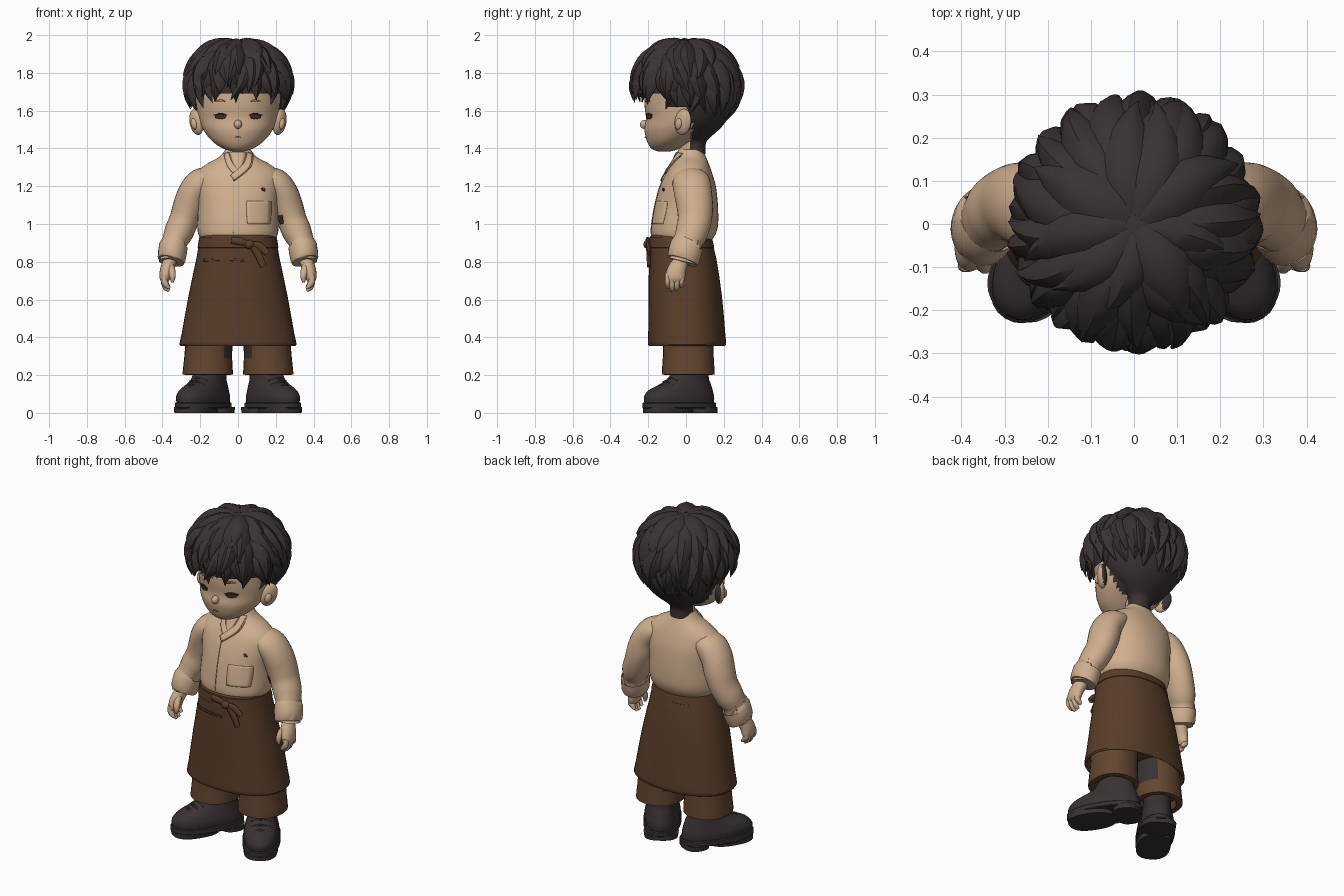
import bpy, bmesh, math, random
from math import sin, cos, pi, radians
from mathutils import Vector, Matrix
from mathutils.bvhtree import BVHTree

random.seed(4)
if "Cube" in bpy.data.objects:
    bpy.data.objects.remove(bpy.data.objects["Cube"])


def material(name, rgb):
    m = bpy.data.materials.new(name)
    m.use_nodes = True
    m.diffuse_color = (*rgb, 1)
    m.node_tree.nodes["Principled BSDF"].inputs["Base Color"].default_value = (*rgb, 1)
    return m


SKIN = material("skin", (0.62, 0.42, 0.27))
SHIRT = material("shirt_cream", (0.63, 0.43, 0.275))
SEAM = material("seam_tan", (0.42, 0.27, 0.16))
APRON = material("apron_brown", (0.1, 0.047, 0.022))
TROUSER = material("trouser_brown", (0.125, 0.06, 0.029))
HAIR = material("hair_dark", (0.042, 0.032, 0.032))
SHOE = material("shoe_dark", (0.04, 0.031, 0.032))
EYE = material("eye_brown", (0.06, 0.03, 0.018))
made = []


def finish(name, bm, mats, mirror=False):
    bmesh.ops.recalc_face_normals(bm, faces=bm.faces)
    me = bpy.data.meshes.new(name)
    bm.to_mesh(me)
    bm.free()
    for m in mats:
        me.materials.append(m)
    ob = bpy.data.objects.new(name, me)
    bpy.context.collection.objects.link(ob)
    if mirror:
        ob.modifiers.new("Mirror", 'MIRROR').use_mirror_merge = False
    made.append(ob)
    return ob


def spline(st, sub):
    """Catmull-Rom interpolation of station tuples."""
    out = []
    for i in range(len(st) - 1):
        a, b, c, d = (st[max(0, min(len(st) - 1, i + k))] for k in (-1, 0, 1, 2))
        for j in range(sub):
            t = j / sub
            out.append([q + .5 * t * (r - p + t * (2 * p - 5 * q + 4 * r - s + t * (3 * (q - r) + s - p)))
                        for p, q, r, s in zip(a, b, c, d)])
    return out + [list(st[-1])]


def loft(name, mat, st, n=28, sub=4, e=2.0, tilt=False, mirror=False, xf=None, extra=None, rule=None):
    """Skin elliptical rings (x, y, z, rx, ry); tilt turns the rings along the path."""
    st = spline(st, sub)
    bm = bmesh.new()
    rings = []
    for i, (x, y, z, rx, ry) in enumerate(st):
        side, front = Vector((1, 0, 0)), Vector((0, 1, 0))
        if tilt:
            t = (Vector(st[min(i + 1, len(st) - 1)][:3]) - Vector(st[max(i - 1, 0)][:3])).normalized()
            side = front.cross(t).normalized()
            front = t.cross(side)
        ring = []
        for k in range(n):
            c, s = cos(2 * pi * k / n), sin(2 * pi * k / n)
            p = Vector((x, y, z)) + side * rx * math.copysign(abs(c) ** (2 / e), c) \
                + front * ry * math.copysign(abs(s) ** (2 / e), s)
            ring.append(bm.verts.new(xf @ p if xf else p))
        rings.append(ring)
    for a, b in zip(rings, rings[1:]):
        for k in range(n):
            bm.faces.new((a[k], a[(k + 1) % n], b[(k + 1) % n], b[k]))
    bm.faces.new(rings[0])
    bm.faces.new(rings[-1])
    bmesh.ops.recalc_face_normals(bm, faces=bm.faces)
    if rule:
        for f in bm.faces:
            f.material_index = int(rule(f))
    return finish(name, bm, [mat] + ([extra] if extra else []), mirror)


def ellipsoid(name, mat, loc, size, mirror=False, rot=(0, 0, 0), extra=None, rule=None, cut=None):
    bm = bmesh.new()
    bmesh.ops.create_uvsphere(bm, u_segments=32, v_segments=20, radius=1)
    m = Matrix.Translation(loc)
    for a, ang in zip("XYZ", rot):
        m = m @ Matrix.Rotation(ang, 4, a)
    bm.transform(m @ Matrix.Diagonal((*size, 1)))
    if cut:
        bmesh.ops.delete(bm, geom=[v for v in bm.verts if cut(v.co)], context='VERTS')
    bm.normal_update()
    if rule:
        for f in bm.faces:
            f.material_index = int(rule(f))
    return finish(name, bm, [mat] + ([extra] if extra else []), mirror)


def plate(name, mat, target, pts, widths, mirror=False, lift=.004, across=4):
    """Thin strip along (x, z) points, laid on the front of target."""
    tree = BVHTree.FromPolygons([v.co for v in target.data.vertices],
                                [p.vertices for p in target.data.polygons])
    rows = spline([(x, z, w) for (x, z), w in zip(pts, widths)], 4)
    bm = bmesh.new()
    grid = []
    for i, (x, z, w) in enumerate(rows):
        a, b = rows[max(i - 1, 0)], rows[min(i + 1, len(rows) - 1)]
        d = Vector((b[0] - a[0], b[1] - a[1])).normalized()
        line = []
        for k in range(across + 1):
            o = (k / across - .5) * w
            px, pz = x - d.y * o, z + d.x * o
            hit = tree.ray_cast(Vector((px, -2, pz)), Vector((0, 1, 0)))[0]
            line.append(bm.verts.new((px, (hit.y if hit else 0) - lift, pz)))
        grid.append(line)
    for a, b in zip(grid, grid[1:]):
        for k in range(across):
            bm.faces.new((a[k], a[k + 1], b[k + 1], b[k]))
    ob = finish(name, bm, [mat], mirror)
    sol = ob.modifiers.new("Thickness", 'SOLIDIFY')
    sol.thickness, sol.offset = .006, 0
    return ob


# Head, neck and ears
head = loft("head", SKIN, [(0, -.115, 1.385, .03, .035), (0, -.108, 1.4, .08, .076), (0, -.085, 1.44, .138, .122),
                           (0, -.045, 1.5, .185, .175), (0, -.02, 1.56, .208, .192), (0, 0, 1.64, .222, .22),
                           (0, .01, 1.75, .225, .22), (0, .01, 1.86, .17, .17)], n=48, sub=5,
            extra=HAIR, rule=lambda f: f.calc_center_median().y > .03)
loft("neck", SKIN, [(0, .02, 1.3, .065, .065), (0, .02, 1.38, .06, .06), (0, .02, 1.47, .065, .065)],
     extra=HAIR, rule=lambda f: f.calc_center_median().y > .025)
EAR_TURN = (radians(-10), radians(12), radians(-32))
ellipsoid("ear", SKIN, (.22, -.015, 1.54), (.028, .05, .07), True, EAR_TURN, HAIR, lambda f: f.normal.y > .62)
ellipsoid("ear_inner_fold", SKIN, (.234, -.04, 1.53), (.014, .02, .03), True, EAR_TURN)

# Face details
ellipsoid("nose", SKIN, (0, -.218, 1.527), (.021, .026, .024))
plate("eye", EYE, head, [(.066, 1.566), (.092, 1.568), (.12, 1.568)], [.01, .026, .01], True, .005)
plate("upper_lid", HAIR, head, [(.058, 1.575), (.09, 1.584), (.128, 1.576)], [.003, .008, .004], True, .007)
plate("eyebrow", SEAM, head, [(.07, 1.648), (.09, 1.654), (.118, 1.65)], [.004, .01, .004], True, .007)
plate("mouth", SEAM, head, [(-.016, 1.457), (0, 1.459), (.016, 1.457)], [.004, .006, .004], lift=.004)

# Hair: a scalp cap and tapered nape covered with rows of pointed locks
CENTRE, RADII = Vector((0, 0, 1.73)), Vector((.272, .28, .245))
ellipsoid("scalp_cap", HAIR, CENTRE, (.264, .268, .243),
          cut=lambda p: p.z < (1.68 if p.y < -.12 else 1.59 if p.y < .02 else 1.47))
loft("nape_hair", HAIR, [(0, .052, 1.37, .063, .052), (0, .052, 1.43, .064, .054), (0, .058, 1.465, .1, .078),
                         (0, .062, 1.52, .172, .132), (0, .064, 1.6, .226, .178), (0, .05, 1.7, .25, .215)], n=36)


def add_lock(bm, az, th0, th1, width, thick, lift, drift):
    rings = []
    for i in range(10):
        t = i / 9
        a, th = az + drift * t * t, radians(th0 + (th1 - th0) * t)
        d = Vector((sin(th) * sin(a), -sin(th) * cos(a), cos(th)))
        s = Vector((cos(a), sin(a), 0))
        p = CENTRE + Vector(x * r for x, r in zip(d, RADII)) + d * (lift + .016 * t * t - .024 * (1 - t) ** 2)
        w = width * max(.03, sin(pi * (.22 + .78 * t)))
        h = thick * max(.08, sin(pi * (.15 + .85 * t)))
        section = ((-1, -.5), (-.6, .5), (0, 1), (.6, .5), (1, -.5), (0, -.4))
        rings.append([bm.verts.new(p + s * w * u + d * h * v) for u, v in section])
    for a, b in zip(rings, rings[1:]):
        for k in range(6):
            bm.faces.new((a[k], a[(k + 1) % 6], b[(k + 1) % 6], b[k]))
    bm.faces.new(rings[0])
    bm.faces.new(rings[-1])


bm = bmesh.new()
for count, start, end, width, lift in ((9, .03, .5, .06, .008), (15, .14, .7, .058, .006),
                                       (22, .34, .88, .05, .001), (32, .56, 1, .043, -.005)):
    for k in range(count):
        az = 2 * pi * (k + random.uniform(-.3, .3)) / count
        reach = 121 - 15 * cos(az) + random.uniform(-7, 6)
        add_lock(bm, az, start * reach, end * reach, width * random.uniform(.8, 1.2),
                 .026, lift + random.uniform(-.004, .006), random.uniform(-.32, .32))
finish("hair_locks", bm, [HAIR])

# Shirt with collar, placket and pocket
shirt = loft("shirt_body", SHIRT, [(0, -.022, .9, .185, .148), (0, -.014, .945, .21, .17), (0, -.006, 1, .215, .176),
                                   (0, .002, 1.1, .212, .167), (0, .01, 1.2, .222, .148), (0, .016, 1.27, .218, .122),
                                   (0, .022, 1.315, .17, .1), (0, .024, 1.355, .1, .082),
                                   (0, .025, 1.395, .066, .065)], n=40, e=2.15)
plate("neck_opening", SKIN, shirt, [(0, 1.38), (0, 1.33), (0, 1.27)], [.09, .06, .01])
plate("collar_under", SHIRT, shirt, [(-.062, 1.375), (-.04, 1.31), (.01, 1.26)], [.026, .032, .03], lift=.006)
plate("collar_over", SHIRT, shirt, [(.062, 1.375), (.045, 1.31), (-.03, 1.245)], [.026, .036, .032], lift=.008)
plate("collar_edge", SEAM, shirt, [(.08, 1.36), (.066, 1.3), (-.022, 1.228)], [.003, .003, .003], lift=.006)
plate("placket_seam", SEAM, shirt, [(-.025, 1.235), (-.025, 1.1), (-.025, .95)], [.003, .003, .003], lift=.001)
plate("chest_pocket", SHIRT, shirt, [(.11, 1.12), (.11, 1.06), (.11, 1)], [.13, .13, .12], lift=.001, across=6)
plate("pocket_button", HAIR, shirt, [(.125, 1.19), (.134, 1.183), (.143, 1.175)], [.005, .014, .005])

# Sleeves and rolled cuffs
sleeve = loft("sleeve", SHIRT, [(.12, .022, 1.25, .05, .085), (.19, .028, 1.222, .077, .1), (.236, .037, 1.165, .081, .1),
                                (.262, .047, 1.09, .083, .096), (.286, .046, 1.02, .078, .09),
                                (.314, .03, .955, .077, .086), (.335, .01, .905, .067, .077),
                                (.345, 0, .86, .065, .075)], tilt=True, mirror=True)
plate("sleeve_patch", EYE, sleeve, [(.225, 1.045), (.228, 1.02), (.232, 1)], [.018, .02, .014])
loft("sleeve_cuff", SHIRT, [(.338, .008, .89, .066, .078), (.342, .003, .883, .076, .088), (.352, -.014, .815, .074, .086),
                            (.355, -.018, .803, .064, .076), (.353, -.014, .815, .054, .064)],
     sub=2, tilt=True, mirror=True)

# Hands
loft("palm", SKIN, [(.352, -.015, .84, .036, .038), (.362, -.03, .8, .036, .042), (.378, -.05, .755, .035, .05),
                    (.386, -.058, .715, .03, .052), (.386, -.06, .692, .018, .042)], n=20, tilt=True, mirror=True)
for name, y, low in (("index", -.097, .66), ("middle", -.073, .645), ("ring", -.048, .648), ("little", -.024, .665)):
    loft(name + "_finger", SKIN, [(.388, y, .73, .015, .014), (.392, y, .7, .017, .015),
                                  (.382, y, low + .02, .016, .014), (.364, y, low, .008, .008)],
         n=10, sub=3, tilt=True, mirror=True)
loft("thumb", SKIN, [(.362, -.055, .785, .02, .019), (.352, -.085, .755, .02, .018), (.346, -.1, .72, .016, .016),
                     (.348, -.1, .69, .007, .007)], n=10, sub=3, tilt=True, mirror=True)

# Waist apron with hem, waistband and knotted tie
apron = loft("apron", APRON, [(0, -.03, .935, .19, .15), (0, -.03, .932, .2, .16), (0, -.018, .82, .22, .178),
                              (0, -.004, .62, .262, .194), (0, .004, .42, .298, .204), (0, .005, .362, .31, .207),
                              (0, .005, .36, .294, .192), (0, .005, .43, .28, .18)], n=44, sub=2, e=2.2)
loft("waistband", APRON, [(0, -.03, .93, .196, .155), (0, -.03, .928, .206, .167), (0, -.025, .875, .214, .175),
                          (0, -.022, .872, .205, .168)], n=44, sub=1, e=2.2)
plate("apron_pocket_edge", APRON, apron, [(-.18, .808), (-.07, .812), (.03, .808)], [.012, .012, .012])
ellipsoid("tie_knot", APRON, (.06, -.205, .892), (.026, .02, .024))
for name, path in (("tie_loop", [(.06, .895), (.01, .908), (-.035, .915)]),
                   ("tie_tail", [(.06, .895), (.1, .85), (.135, .775)]),
                   ("tie_short_tail", [(.06, .895), (.11, .885), (.155, .845)])):
    loft(name, APRON, [(x, -.203 + .1 * max(0, x - .06), z, r, .011) for (x, z), r in zip(path, (.012, .02, .017))],
         n=12, tilt=True)

# Trousers with turned hems and a dark inner panel
loft("trouser_leg", TROUSER, [(.14, .01, .55, .12, .13), (.152, .012, .4, .124, .132), (.158, .012, .29, .127, .135),
                              (.16, .012, .215, .133, .14), (.16, .012, .203, .128, .136), (.16, .012, .205, .1, .105),
                              (.16, .012, .25, .095, .1)], sub=2, e=2.2, mirror=True, extra=SHOE,
     rule=lambda f: f.normal.x < -.6 and f.calc_center_median().z > .27)

# Shoes, turned outward
turn = Matrix.Translation((.184, -.035, 0)) @ Matrix.Rotation(radians(32), 4, 'Z')
loft("shoe_upper", SHOE, [(0, 0, .045, .096, .205), (0, -.002, .085, .1, .207), (0, .008, .12, .093, .188),
                          (0, .036, .15, .084, .15), (0, .055, .18, .078, .118), (0, .068, .225, .075, .1)],
     n=36, e=2.2, mirror=True, xf=turn)
loft("shoe_welt", SHOE, [(0, 0, .024, .102, .212), (0, 0, .028, .106, .217), (0, 0, .05, .106, .217),
                         (0, 0, .055, .101, .212)], n=36, sub=1, e=2.2, mirror=True, xf=turn)
for name, y, length in (("shoe_sole_front", -.073, .135), ("shoe_heel", .135, .075)):
    loft(name, SHOE, [(0, y, 0, .094, length), (0, y, .03, .098, length)], sub=1, e=2.5, mirror=True, xf=turn)
for k in range(3):
    y, z = -.115 + .03 * k, .142 + .019 * k
    loft("shoe_lace", SHOE, [(-.052, y + .012, z - .014, .009, .009), (0, y, z + .004, .009, .009),
                             (.052, y + .012, z - .014, .009, .009)], n=8, tilt=True, mirror=True, xf=turn)

# Smooth shading that keeps the hard edges
bpy.ops.object.select_all(action='DESELECT')
for ob in made:
    ob.select_set(True)
bpy.context.view_layer.objects.active = made[0]
bpy.ops.object.shade_smooth_by_angle(angle=radians(42))
